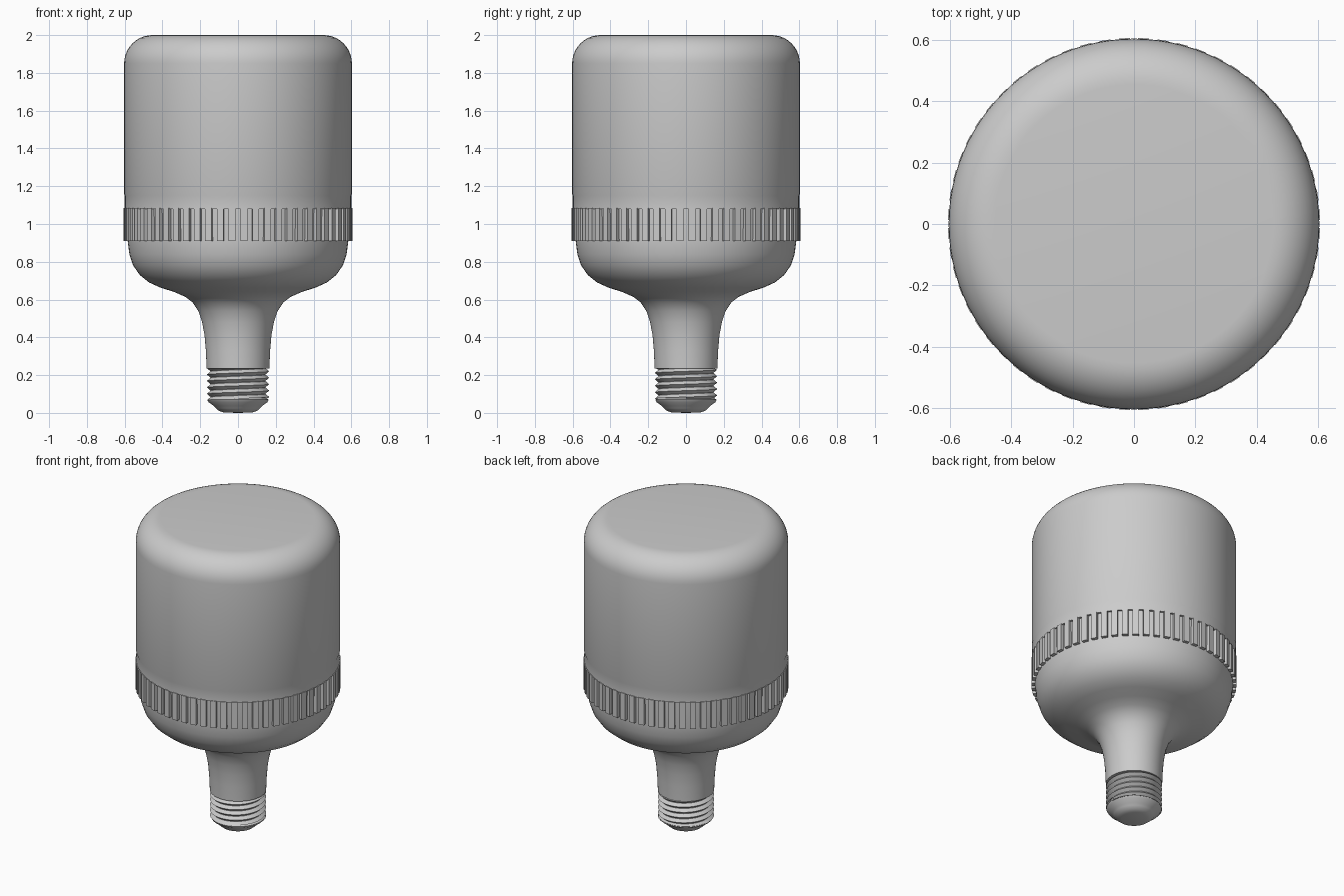
import bpy
import bmesh
from math import sin, cos, pi, radians
from mathutils import Matrix

if "Cube" in bpy.data.objects:
    bpy.data.objects.remove(bpy.data.objects["Cube"], do_unlink=True)

grey = bpy.data.materials.new("plain grey")
grey.use_nodes = True
grey.diffuse_color = (0.6, 0.6, 0.6, 1)
grey.node_tree.nodes["Principled BSDF"].inputs["Base Color"].default_value = (0.6, 0.6, 0.6, 1)

SEGS = 96


def finish(name, bm, angle=35):
    """Turn a bmesh into a named, shaded object."""
    mesh = bpy.data.meshes.new(name)
    bm.to_mesh(mesh)
    bm.free()
    mesh.materials.append(grey)
    obj = bpy.data.objects.new(name, mesh)
    bpy.context.collection.objects.link(obj)
    bpy.ops.object.select_all(action='DESELECT')
    obj.select_set(True)
    bpy.context.view_layer.objects.active = obj
    bpy.ops.object.shade_smooth_by_angle(angle=radians(angle))
    return obj


def lathe(name, profile):
    """Revolve (radius, height) points around z."""
    bm = bmesh.new()
    verts = [bm.verts.new((r, 0, z)) for r, z in profile]
    edges = [bm.edges.new(pair) for pair in zip(verts, verts[1:])]
    bmesh.ops.spin(bm, geom=verts + edges, cent=(0, 0, 0), axis=(0, 0, 1),
                   angle=2 * pi, steps=SEGS, use_merge=True)
    bmesh.ops.remove_doubles(bm, verts=bm.verts, dist=0.0001)
    bmesh.ops.recalc_face_normals(bm, faces=bm.faces)
    return finish(name, bm)


# Cylindrical cover with a rounded top edge
corner = [(0.453 + 0.15 * cos(a * pi / 20), 1.85 + 0.15 * sin(a * pi / 20)) for a in range(11)]
lathe("cover", [(0, 1.08), (0.6, 1.08), (0.6, 1.15), (0.603, 1.16)] + corner + [(0, 2)])

# Flared housing and neck
lathe("housing", [
    (0, 0.235), (0.166, 0.235), (0.17, 0.33), (0.177, 0.41), (0.19, 0.48),
    (0.21, 0.54), (0.24, 0.585), (0.28, 0.615), (0.34, 0.641), (0.41, 0.663),
    (0.47, 0.69), (0.52, 0.73), (0.555, 0.78), (0.575, 0.84), (0.584, 0.91),
    (0.586, 1.08), (0, 1.08)])

# Ring of vertical cooling ribs
RIBS = 60
bm = bmesh.new()
for i in range(RIBS):
    turn = Matrix.Rotation(2 * pi * (i + 0.5) / RIBS, 4, 'Z')
    place = Matrix.Translation((0.59, 0, 0.997)) @ Matrix.Diagonal((0.03, 0.036, 0.174, 1))
    bmesh.ops.create_cube(bm, size=1, matrix=turn @ place)
finish("cooling_ribs", bm)

# Screw base: solid core and rounded contact tip
lathe("screw_core", [(0, 0.06), (0.146, 0.06), (0.146, 0.24), (0, 0.24)])
lathe("contact_tip", [
    (0, 0), (0.075, 0.002), (0.1, 0.01), (0.118, 0.025), (0.128, 0.037),
    (0.155, 0.056), (0.163, 0.07), (0.146, 0.08), (0, 0.08)])

# Helical thread: alternating crest and root lines
PITCH, TURNS, STEPS = 0.034, 6, 64
bm = bmesh.new()


def helix(radius, start):
    line = []
    for i in range(TURNS * STEPS + 1):
        a = 2 * pi * i / STEPS
        z = min(max(start + PITCH * i / STEPS, 0.065), 0.238)
        line.append(bm.verts.new((radius * cos(a), radius * sin(a), z)))
    return line


crest = helix(0.165, 0.05)
root = helix(0.145, 0.05 + PITCH / 2)
for i in range(TURNS * STEPS):
    bm.faces.new((crest[i], crest[i + 1], root[i + 1], root[i]))
    j = i + STEPS
    if j < TURNS * STEPS:
        bm.faces.new((root[i], root[i + 1], crest[j + 1], crest[j]))
bmesh.ops.dissolve_degenerate(bm, dist=0.00001, edges=bm.edges)
finish("screw_thread", bm)
